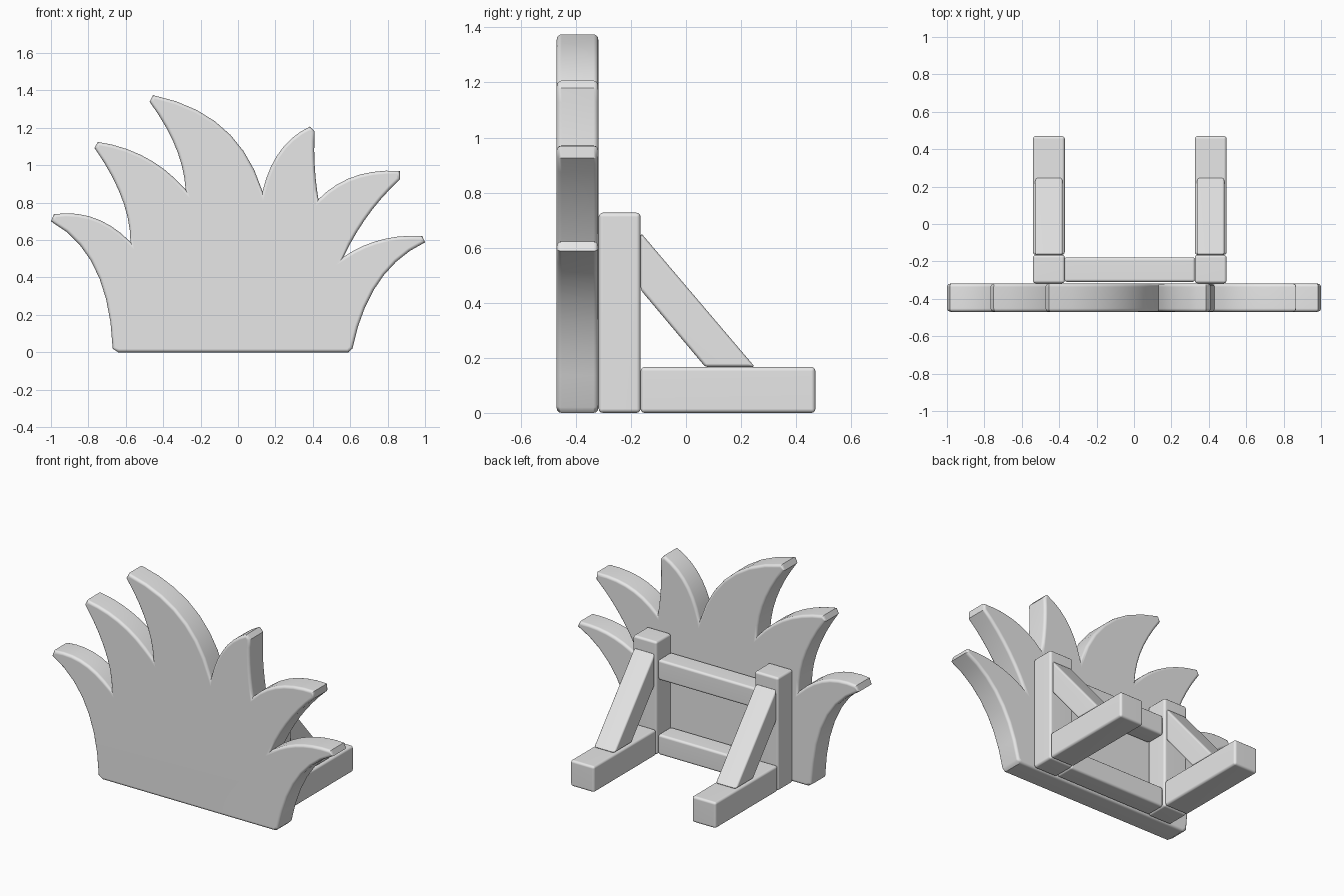
import bpy, bmesh, math
from mathutils import Vector

if "Cube" in bpy.data.objects:
    bpy.data.objects.remove(bpy.data.objects["Cube"])

grey = bpy.data.materials.new("plain_grey")
grey.diffuse_color = (0.8, 0.8, 0.8, 1)
grey.use_nodes = True
grey.node_tree.nodes["Principled BSDF"].inputs["Base Color"].default_value = grey.diffuse_color


def slab(name, profile, axis, lo, hi, bevel, rim_only=False):
    """Extrude a 2D profile along x (profile = y,z) or y (profile = x,z) and round its edges."""
    def place(p, d):
        return (d, p[0], p[1]) if axis == "x" else (p[0], d, p[1])
    bm = bmesh.new()
    a = [bm.verts.new(place(p, lo)) for p in profile]
    b = [bm.verts.new(place(p, hi)) for p in profile]
    caps = [bm.faces.new(a), bm.faces.new(b[::-1])]
    n = len(profile)
    for i in range(n):
        j = (i + 1) % n
        bm.faces.new((a[j], a[i], b[i], b[j]))
    bmesh.ops.recalc_face_normals(bm, faces=bm.faces)
    edges = [e for c in caps for e in c.edges] if rim_only else bm.edges[:]
    bmesh.ops.bevel(bm, geom=edges, offset=bevel, offset_type="OFFSET", segments=3,
                    profile=0.5, affect="EDGES", clamp_overlap=not rim_only)
    mesh = bpy.data.meshes.new(name)
    bm.to_mesh(mesh)
    bm.free()
    mesh.materials.append(grey)
    ob = bpy.data.objects.new(name, mesh)
    bpy.context.collection.objects.link(ob)
    bpy.ops.object.select_all(action="DESELECT")
    ob.select_set(True)
    bpy.context.view_layer.objects.active = ob
    bpy.ops.object.shade_smooth_by_angle(angle=math.radians(40))
    wn = ob.modifiers.new("clean_shading", "WEIGHTED_NORMAL")
    wn.keep_sharp = True
    return ob


def beam(name, x, y, z, bevel=0.015):
    rect = [(y[0], z[0]), (y[1], z[0]), (y[1], z[1]), (y[0], z[1])]
    return slab(name, rect, "x", x[0], x[1], bevel)


# Grass panel: each blade edge is a curve given by start, control and end
blade_edges = [
    ((-.67, .02), (-.69, .53), (-1.0, .70)),
    ((-.985, .738), (-.754, .772), (-.575, .59)),
    ((-.575, .59), (-.575, .818), (-.767, 1.092)),
    ((-.75, 1.125), (-.465, 1.083), (-.28, .87)),
    ((-.28, .87), (-.293, 1.095), (-.473, 1.34)),
    ((-.455, 1.375), (.002, 1.283), (.131, .86)),
    ((.131, .86), (.192, 1.118), (.385, 1.207)),
    ((.41, 1.18), (.40, 1.0), (.43, .818)),
    ((.43, .818), (.593, .986), (.865, .97)),
    ((.867, .925), (.679, .753), (.564, .51)),
    ((.564, .51), (.746, .635), (.985, .622)),
    ((1.0, .588), (.698, .446), (.612, .02)),
]
STEPS = 7
outline = [Vector((.59, 0)), Vector((-.64, 0))]
for edge in blade_edges:
    p, c, q = map(Vector, edge)
    for i in range(STEPS + 1):
        t = i / STEPS
        v = p * (1 - t) ** 2 + c * 2 * t * (1 - t) + q * t * t
        if (v - outline[-1]).length > 1e-4:  # notches are shared by two edges
            outline.append(v)
slab("grass_panel", outline, "y", -.47, -.318, .018, rim_only=True)

# Two support stands behind the panel: post, foot and diagonal brace
brace_profile = [(-.165, .655), (-.165, .447), (.07, .167), (.25, .167)]
for side, cx in (("left", -.455), ("right", .41)):
    beam(side + "_post", (cx - .085, cx + .085), (-.317, -.165), (0, .727))
    beam(side + "_foot", (cx - .085, cx + .085), (-.165, .47), (0, .167))
    slab(side + "_brace", brace_profile, "x", cx - .074, cx + .074, .012)

# Crossbars joining the posts
for name, z in (("lower_crossbar", 0), ("upper_crossbar", .48)):
    beam(name, (-.372, .327), (-.31, -.178), (z, z + .13))
